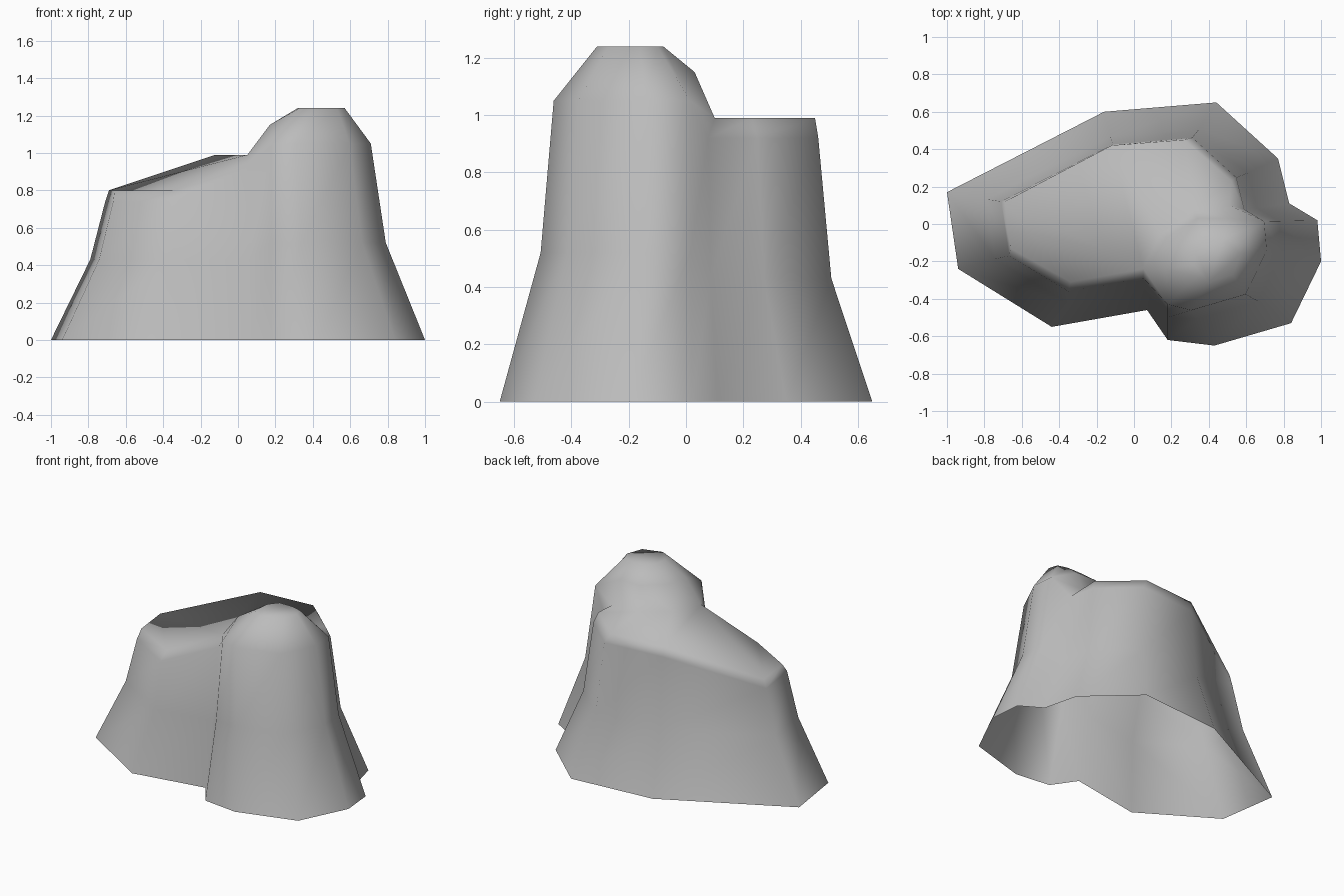
import bpy
import bmesh

cube = bpy.data.objects.get("Cube")
if cube:
    bpy.data.objects.remove(cube, do_unlink=True)

# Grey stone
stone = bpy.data.materials.new("grey_stone")
stone.use_nodes = True
stone.diffuse_color = (0.5, 0.5, 0.5, 1)
shader = stone.node_tree.nodes["Principled BSDF"]
shader.inputs["Base Color"].default_value = stone.diffuse_color
shader.inputs["Roughness"].default_value = 0.9

bm = bmesh.new()


def add_points(outline, heights):
    """Add one vertex for each outline point at its height."""
    return [bm.verts.new((x, y, z)) for (x, y), z in zip(outline, heights)]


def add_face(*corners):
    return bm.faces.new(corners)


def bridge(lower, upper):
    """Join two closed rings of equal length with quads."""
    count = len(lower)
    for i in range(count):
        j = (i + 1) % count
        add_face(lower[i], lower[j], upper[j], upper[i])


def ring_heights(left, peak, ledge):
    """Heights round the rock: low left end, tall right column, ledge between."""
    return [left] * 3 + [ledge] + [peak] * 5 + [ledge] * 4


# Flared foot, counter-clockwise from the left end
foot_outline = [(-1, .17), (-.94, -.24), (-.44, -.55), (.07, -.46), (.18, -.62),
                (.43, -.65), (.84, -.53), (1, -.2), (.98, .02), (.83, .11),
                (.77, .35), (.44, .65), (-.16, .6)]
waist_outline = [(x * .79, y * .78) for x, y in foot_outline]
waist_outline[4] = (.18, -.5)
shoulder_outline = [(x * .71, y * .71) for x, y in foot_outline]
shoulder_outline[2:5] = [(-.35, -.36), (.05, -.29), (.18, -.43)]

foot = add_points(foot_outline, ring_heights(0, 0, 0))
waist = add_points(waist_outline, ring_heights(.43, .52, .43))
shoulder = add_points(shoulder_outline, ring_heights(.74, 1.05, .92))
bridge(foot, waist)
bridge(waist, shoulder)

# Rim of the ledge, which skips the column
left_rim = add_points([(-.69, .12), (-.66, -.13), (-.34, -.31)], [.8] * 3)
ledge_rim = add_points([(.51, .1), (.52, .23), (.27, .45), (-.12, .42)], [.99] * 4)
notch, inner_left, inner_back = add_points(
    [(.05, -.24), (.14, -.05), (.32, .08)], [.99] * 3)
rim = ledge_rim + left_rim + [notch]
rim_shoulder = shoulder[9:] + shoulder[:4]
for i in range(len(rim) - 1):
    add_face(rim_shoulder[i], rim_shoulder[i + 1], rim[i + 1], rim[i])

# Sloping left top and level ledge
back_corner = ledge_rim[-1]
add_face(left_rim[0], left_rim[1], left_rim[2])
add_face(left_rim[0], left_rim[2], notch)
add_face(left_rim[0], notch, back_corner)
add_face(notch, inner_left, back_corner)
add_face(inner_left, inner_back, ledge_rim[2], back_corner)
add_face(inner_back, ledge_rim[0], ledge_rim[1], ledge_rim[2])

# Inner side of the column
inner = add_points([(.49, .03), (.34, .03), (.2, -.09), (.17, -.24)], [1.15] * 4)
base = [ledge_rim[0], inner_back, inner_left, notch]
for i in range(3):
    add_face(base[i + 1], inner[i + 1], inner[i], base[i])
add_face(shoulder[8], shoulder[9], ledge_rim[0], inner[0])
add_face(notch, shoulder[3], shoulder[4], inner[3])

# Rounded column top
crown = add_points([(.33, -.28), (.4, -.31), (.53, -.27), (.57, -.16), (.55, -.1),
                    (.48, -.08), (.38, -.08), (.33, -.14), (.32, -.22)], [1.24] * 9)
bridge(shoulder[4:9] + inner, crown)
add_face(*crown)

bmesh.ops.recalc_face_normals(bm, faces=bm.faces[:])
for face in bm.faces:
    face.smooth = True

mesh = bpy.data.meshes.new("rock")
bm.to_mesh(mesh)
bm.free()
mesh.materials.append(stone)
rock = bpy.data.objects.new("rock", mesh)
bpy.context.collection.objects.link(rock)
